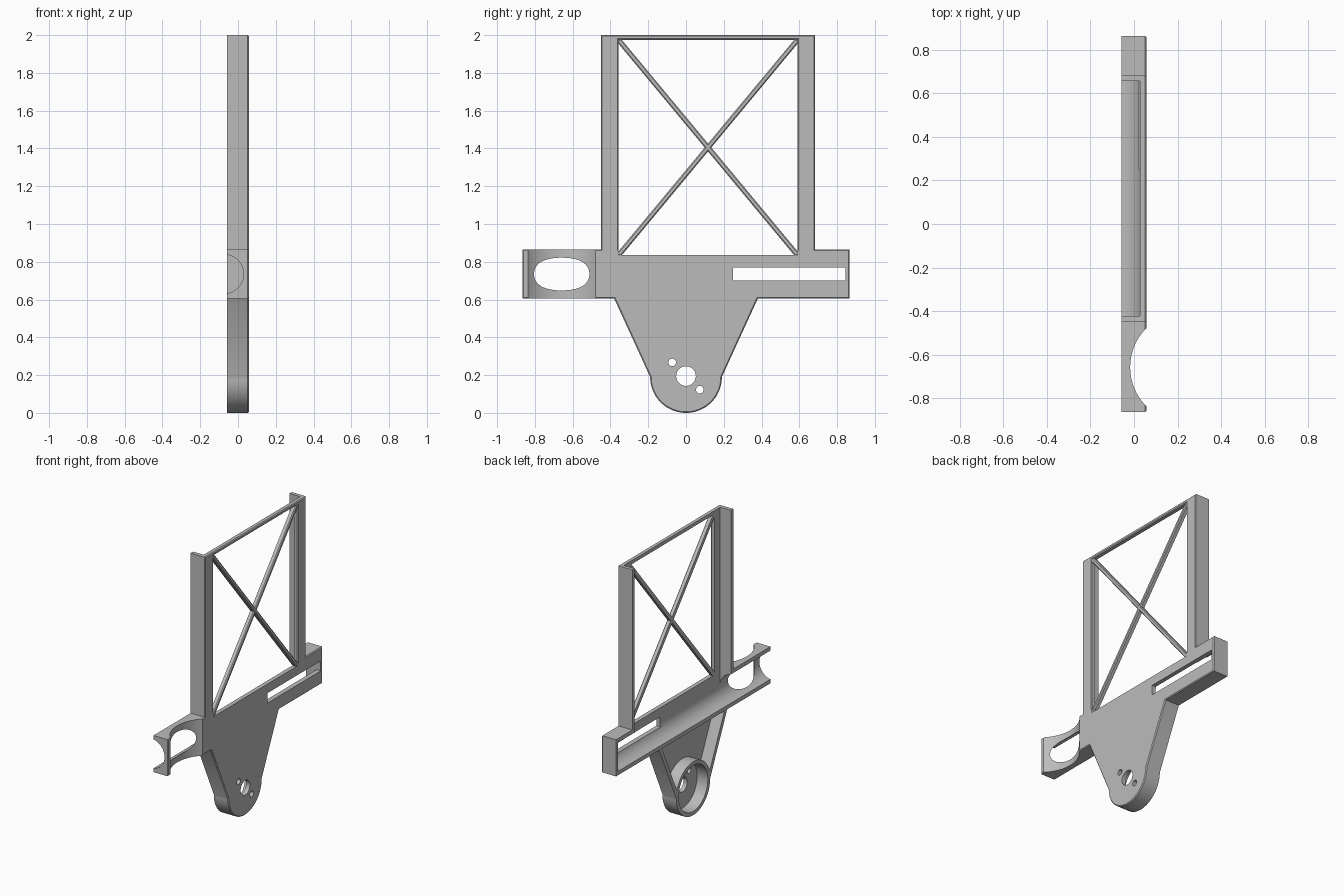
import bpy
import bmesh
from math import cos, sin, radians, atan2, hypot

if "Cube" in bpy.data.objects:
    bpy.data.objects.remove(bpy.data.objects["Cube"])

HALF = 0.057      # half the depth of the bracket
SKIN = 0.027      # back surface of the thin front skin
CHAMFER = 0.006
HUB_Z, HUB_R = 0.19, 0.19

grey = bpy.data.materials.new("plain grey")
grey.use_nodes = True
grey.diffuse_color = (0.5, 0.5, 0.5, 1)
grey.node_tree.nodes["Principled BSDF"].inputs["Base Color"].default_value = (0.5, 0.5, 0.5, 1)


def arc(cu, cv, r, start=0, end=360, steps=64):
    """Points on an arc; a full turn leaves out the repeated last point."""
    count = steps if end - start == 360 else steps + 1
    angles = [radians(start + (end - start) * i / steps) for i in range(count)]
    return [(cu + r * cos(a), cv + r * sin(a)) for a in angles]


def rect(u0, u1, v0, v1):
    return [(u0, v0), (u1, v0), (u1, v1), (u0, v1)]


def prism(name, points, axis="x", lo=-HALF, hi=HALF, chamfer=0):
    """Extrude a closed profile along an axis, optionally chamfering the far end."""
    place = {"x": lambda u, v, d: (d, u, v),
             "y": lambda u, v, d: (u, d, v),
             "z": lambda u, v, d: (u, v, d)}[axis]
    bm = bmesh.new()
    near = [bm.verts.new(place(u, v, lo)) for u, v in points]
    far = [bm.verts.new(place(u, v, hi)) for u, v in points]
    bm.faces.new(near)
    cap = bm.faces.new(far)
    n = len(points)
    for i in range(n):
        j = (i + 1) % n
        bm.faces.new((near[i], near[j], far[j], far[i]))
    bmesh.ops.recalc_face_normals(bm, faces=bm.faces)
    if chamfer:
        bmesh.ops.bevel(bm, geom=list(cap.edges), offset=chamfer,
                        segments=1, affect="EDGES")
    mesh = bpy.data.meshes.new(name)
    bm.to_mesh(mesh)
    bm.free()
    mesh.materials.append(grey)
    obj = bpy.data.objects.new(name, mesh)
    bpy.context.collection.objects.link(obj)
    return obj


def activate(obj):
    bpy.ops.object.select_all(action="DESELECT")
    obj.select_set(True)
    bpy.context.view_layer.objects.active = obj


def cut(obj, cutters):
    activate(obj)
    for cutter in cutters:
        mod = obj.modifiers.new("cut", "BOOLEAN")
        mod.operation = "DIFFERENCE"
        mod.solver = "EXACT"
        mod.object = cutter
        bpy.ops.object.modifier_apply(modifier=mod.name)


# Main plate: cross arm, tapered neck and round hub in one outline
outline = ([(-0.865, 0.865), (-0.865, 0.605), (-0.38, 0.605)]
           + arc(0, HUB_Z, HUB_R, 180, 360 - 0.001, 40)
           + [(0.38, 0.605), (0.865, 0.605), (0.865, 0.865)])
plate = prism("mount_plate", outline, chamfer=CHAMFER)

# Cutters
frame_recess = prism("frame_recess_cutter", rect(-0.422, 0.658, 0.735, 2.1), lo=-0.2, hi=SKIN)
window = prism("window_cutter", rect(-0.357, 0.59, 0.835, 1.0), lo=-0.2, hi=0.2)
groove = prism("groove_cutter", arc(-0.074, 0.735, 0.1035), "y", -1, 0.845)
scoop = prism("scoop_cutter", arc(0.236, -0.658, 0.2535, steps=128), "z", 0.5, 1)
slot = prism("slot_cutter", rect(0.25, 0.845, 0.7, 0.77), lo=-0.2, hi=0.2)
neck = prism("neck_recess_cutter",
             [(-0.35, 0.605), (0.35, 0.605)] + arc(0, HUB_Z, HUB_R, 16, 164, 32),
             lo=-0.2, hi=SKIN)
pocket = prism("hub_pocket_cutter", arc(0, HUB_Z, 0.163), lo=-0.2, hi=SKIN)
holes = [prism("hole_cutter", arc(y, z, r, steps=32), lo=-0.2, hi=0.2)
         for y, z, r in [(0, 0.195, 0.052), (-0.073, 0.267, 0.02), (0.073, 0.123, 0.02)]]
plate_cutters = [groove, frame_recess, window, scoop, slot, neck, pocket] + holes
cut(plate, plate_cutters)

# Upright posts, hollowed from the back into angle sections
parts = [plate]
for name, y0, y1 in [("right_post", -0.45, -0.357), ("left_post", 0.59, 0.683)]:
    post = prism(name, rect(y0, y1, 0.85, 2), chamfer=CHAMFER)
    cut(post, [frame_recess])
    parts.append(post)

# Top rail
parts.append(prism("top_rail", rect(-0.4, 0.63, 1.975, 2), lo=SKIN, chamfer=CHAMFER))

# Crossed diagonal braces
mid_y, mid_z, half_y, half_z = 0.1165, 1.405, 0.4735, 0.57
length, width = hypot(half_y, half_z), 0.0135
for name, side in [("rising_brace", 1), ("falling_brace", -1)]:
    angle = atan2(half_z, side * half_y)
    c, s = cos(angle), sin(angle)
    bar = [(mid_y + u * c - v * s, mid_z + u * s + v * c)
           for u, v in rect(-length, length, -width, width)]
    parts.append(prism(name, bar, lo=SKIN, chamfer=CHAMFER))

# Remove the cutters and shade the curved walls smooth
for cutter in plate_cutters:
    bpy.data.objects.remove(cutter)
for part in parts:
    activate(part)
    bpy.ops.object.shade_smooth_by_angle(angle=radians(25))
